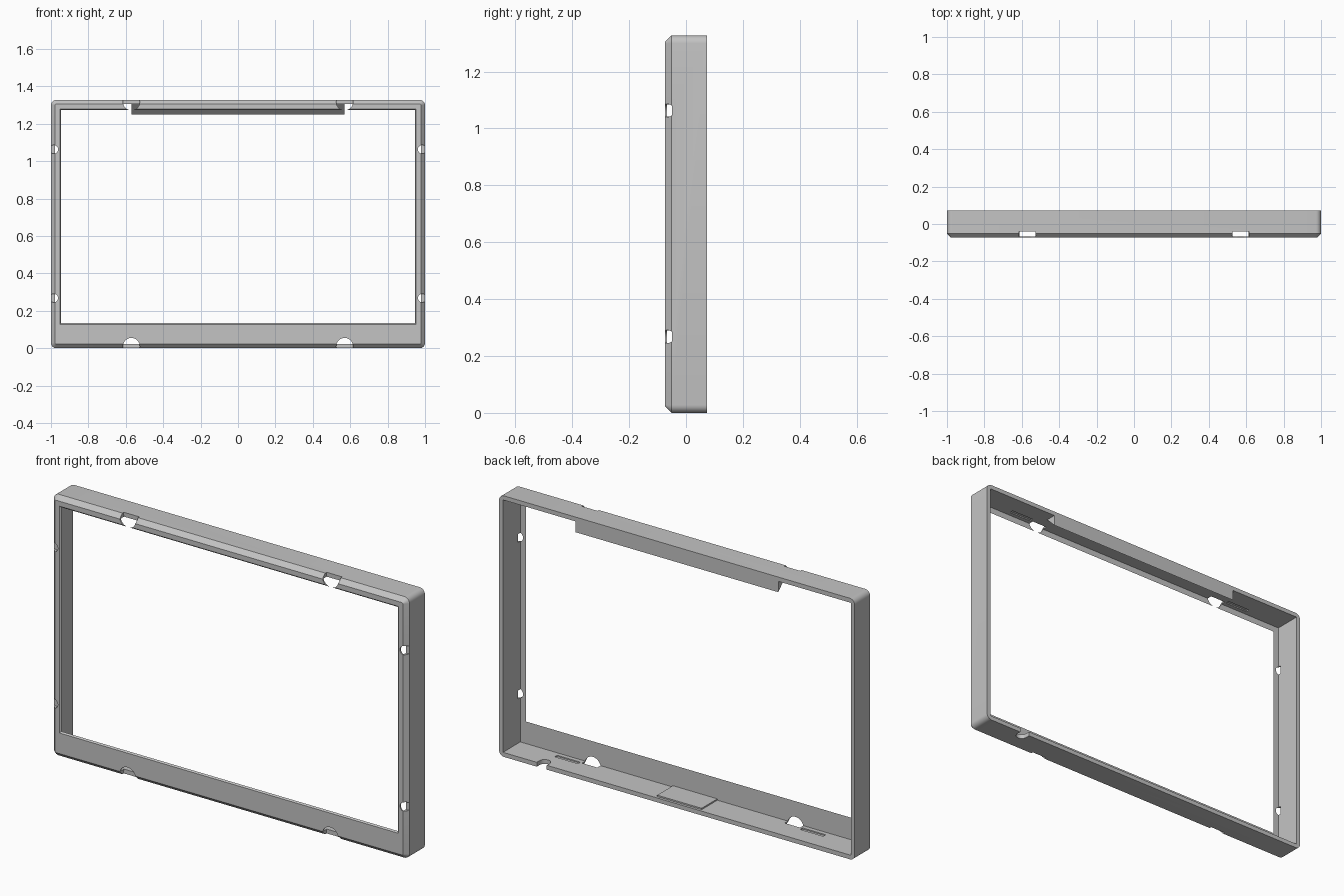
import bpy, bmesh, math

if "Cube" in bpy.data.objects:
    bpy.data.objects.remove(bpy.data.objects["Cube"], do_unlink=True)

HEIGHT, BACK, FRONT, WALL = 1.327, 0.073, -0.073, 0.022
MID = HEIGHT / 2

grey = bpy.data.materials.new("plain grey")
grey.use_nodes = True
colour = (0.55, 0.55, 0.55, 1)
grey.diffuse_color = colour
grey.node_tree.nodes["Principled BSDF"].inputs["Base Color"].default_value = colour


def loft(name, loops):
    """Closed solid skinned through loops that have equal point counts."""
    bm = bmesh.new()
    rings = [[bm.verts.new(p) for p in loop] for loop in loops]
    n = len(rings[0])
    for a, b in zip(rings, rings[1:]):
        for i in range(n):
            j = (i + 1) % n
            bm.faces.new((a[i], a[j], b[j], b[i]))
    bm.faces.new(rings[0])
    bm.faces.new(rings[-1])
    bmesh.ops.recalc_face_normals(bm, faces=bm.faces)
    mesh = bpy.data.meshes.new(name)
    bm.to_mesh(mesh)
    bm.free()
    obj = bpy.data.objects.new(name, mesh)
    bpy.context.collection.objects.link(obj)
    mesh.materials.append(grey)
    return obj


def rounded_rect(y, inset, radius, steps=6):
    """Rounded outline of the frame at depth y."""
    pts = []
    for k, (sx, sz) in enumerate([(1, 1), (-1, 1), (-1, -1), (1, -1)]):
        for s in range(steps + 1):
            a = math.radians(90 * (k + s / steps))
            pts.append((sx * (1 - inset - radius) + radius * math.cos(a), y,
                        MID + sz * (MID - inset - radius) + radius * math.sin(a)))
    return pts


def rect(y, x, z0, z1):
    return [(x, y, z0), (-x, y, z0), (-x, y, z1), (x, y, z1)]


def box(name, x0, x1, y0, y1, z0, z1):
    return loft(name, [[(x0, y, z0), (x1, y, z0), (x1, y, z1), (x0, y, z1)]
                       for y in (y0, y1)])


def cylinder_y(name, x, z, radius, y0, y1, n=32):
    turn = [2 * math.pi * i / n for i in range(n)]
    return loft(name, [[(x + radius * math.cos(a), y, z + radius * math.sin(a))
                        for a in turn] for y in (y0, y1)])


def cut(target, cutter):
    cutter.hide_render = True
    mod = target.modifiers.new("cut", "BOOLEAN")
    mod.operation, mod.solver, mod.object = "DIFFERENCE", "EXACT", cutter
    bpy.context.view_layer.objects.active = target
    bpy.ops.object.modifier_apply(modifier=mod.name)
    bpy.data.objects.remove(cutter, do_unlink=True)


# Outer shell with rounded corners and a chamfered front edge
frame = loft("frame", [rounded_rect(BACK, 0, 0.028), rounded_rect(-0.051, 0, 0.028),
                       rounded_rect(FRONT, WALL, 0.006)])

# Hollow back, leaving a thin front plate
cut(frame, loft("cavity", [rect(y, 1 - WALL, WALL, HEIGHT - WALL) for y in (-0.066, 0.1)]))

# Screen opening with a bevelled rim
cut(frame, loft("opening", [rect(y, 0.953 + d, 0.127 - d, 1.28 + d)
                            for y, d in ((-0.083, 0.01), (-0.063, -0.01))]))

for side in (-1, 1):
    # Round notches in the top, bottom and side edges
    for z in (0.01, HEIGHT - 0.01):
        cut(frame, cylinder_y("edge_notch", side * 0.57, z, 0.045, -0.1, -0.04))
    for z in (0.268, 1.063):
        cut(frame, cylinder_y("side_notch", side * 0.985, z, 0.023, -0.1, -0.049))
    # Shallow slots inside the top and bottom walls
    for z in (WALL, HEIGHT - WALL):
        cut(frame, box("slot", side * 0.69 - 0.065, side * 0.69 + 0.065,
                       -0.044, -0.024, z - 0.006, z + 0.006))

# Rounded cable cutout in the back edge of the bottom wall
arc = [math.pi + math.pi * i / 12 for i in range(13)]
outline = [(0.76 + 0.028 * math.cos(a), 0.05 + 0.028 * math.sin(a)) for a in arc]
outline += [(0.788, 0.1), (0.732, 0.1)]
cut(frame, loft("cable_cutout", [[(x, y, z) for x, y in outline] for z in (-0.05, 0.05)]))

# Wedge-shaped tab hanging at the back of the top wall
top = HEIGHT - WALL
tab = loft("top_tab", [[(x, BACK, top), (x, BACK, 1.25), (x, BACK - 0.055, top)]
                       for x in (-0.57, 0.57)])

# Slightly raised pad on the bottom wall
pad = box("bottom_pad", -0.13, 0.12, -0.066, 0.06, WALL - 0.004, WALL + 0.007)

bpy.ops.object.select_all(action="DESELECT")
for obj in (frame, tab, pad):
    obj.select_set(True)
bpy.context.view_layer.objects.active = frame
bpy.ops.object.shade_smooth_by_angle(angle=math.radians(30))
